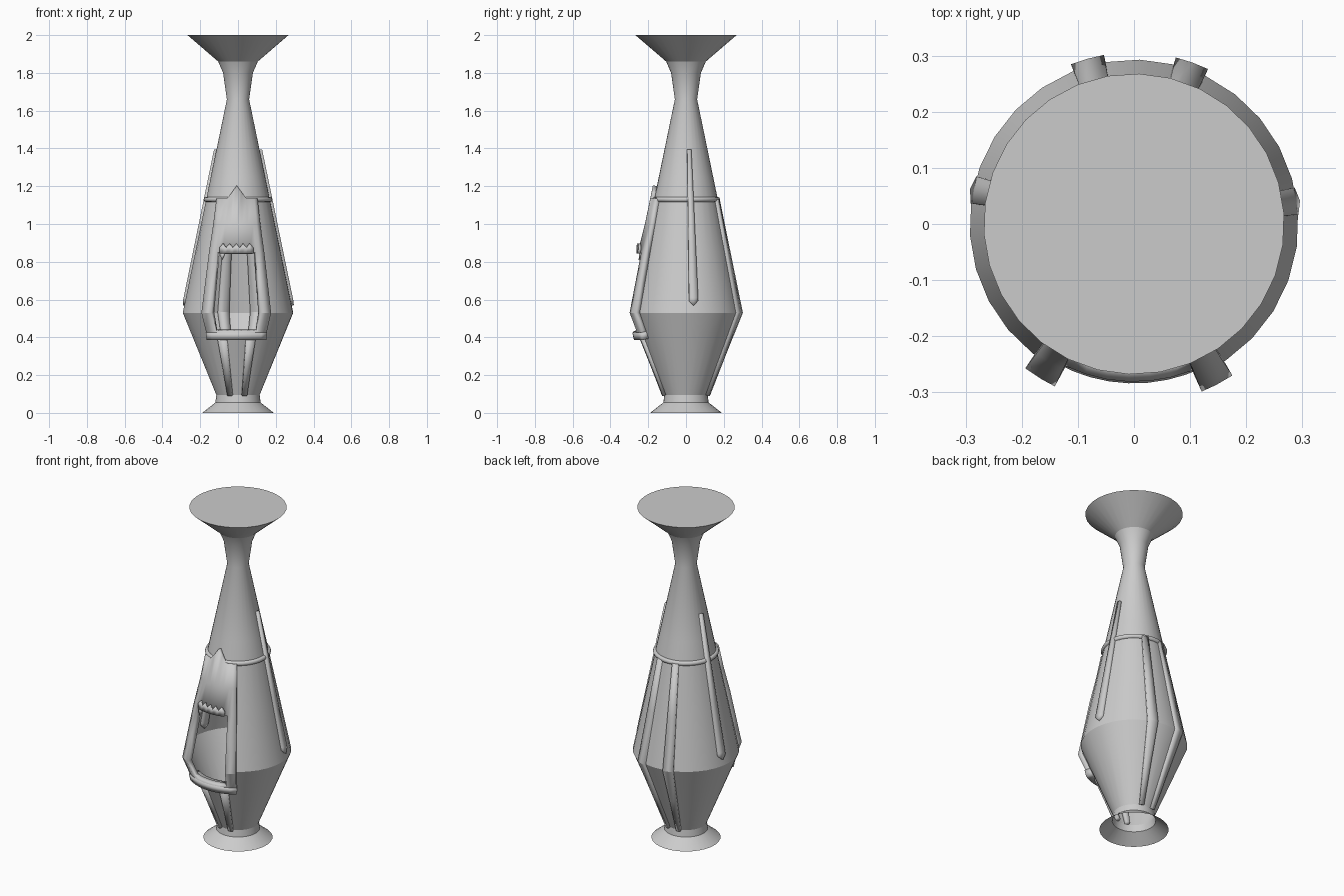
import bpy, bmesh
from math import sin, cos, radians

if "Cube" in bpy.data.objects:
    bpy.data.objects.remove(bpy.data.objects["Cube"])

# Body silhouette as (z, radius); the whole piece is turned slightly about z
PROFILE = [(0, .19), (.055, .12), (.095, .115), (.53, .293), (1.66, .059),
           (1.80, .079), (1.86, .105), (2.0, .268)]
TURN = -2


def radius(z):
    for (z0, r0), (z1, r1) in zip(PROFILE, PROFILE[1:]):
        if z <= z1:
            return r0 + (r1 - r0) * (z - z0) / (z1 - z0)
    return PROFILE[-1][1]


def sheet(name, angles, rows, offset=0, thick=0, shift=None, window=False,
          closed=False, cap=False, smooth=25):
    """Curved sheet following the body; angle 0 is the front. rows = heights."""
    bm = bmesh.new()
    grid = []
    for i, z in enumerate(rows):
        line = []
        for j, a in enumerate(angles):
            zz = z + (shift(i, j) if shift else 0)
            off = offset(z) if callable(offset) else offset
            r = radius(zz) + off
            t = radians(a + TURN)
            line.append(bm.verts.new((r * sin(t), -r * cos(t), zz)))
        grid.append(line)
    n = len(angles)
    for i in range(len(rows) - 1):
        for j in range(n if closed else n - 1):
            k = (j + 1) % n
            a_mid = angles[j] + (angles[k] - angles[j]) / 2 if k else 180
            z_mid = (rows[i] + rows[i + 1]) / 2
            if window and abs(a_mid) < 24 and .43 < z_mid < .85:
                continue
            bm.faces.new((grid[i][j], grid[i][k], grid[i + 1][k], grid[i + 1][j]))
    if cap:
        bm.faces.new(grid[-1])
    mesh = bpy.data.meshes.new(name)
    bm.to_mesh(mesh)
    bm.free()
    ob = bpy.data.objects.new(name, mesh)
    bpy.context.collection.objects.link(ob)
    if thick:
        m = ob.modifiers.new("thickness", 'SOLIDIFY')
        m.thickness = thick
        m.offset = -1
    finish(ob, smooth)
    return ob


def finish(ob, angle):
    bpy.ops.object.select_all(action='DESELECT')
    ob.select_set(True)
    bpy.context.view_layer.objects.active = ob
    bpy.ops.object.shade_smooth_by_angle(angle=radians(angle))


# Vessel: open foot, window opening in the front, closed flat top
sheet("body", [-180 + 12 * k for k in range(30)],
      [0, .055, .095, .43, .53, .69, .85, 1.25, 1.66, 1.80, 1.86, 2.0],
      window=True, closed=True, cap=True)

# Raised front plate with peaked top and window cut-out
cols = [-35, -29, -24, -16, -8, 0, 8, 16, 24, 29, 35]
peak = {4: .033, 5: .07, 6: .033}
sheet("front_plate", cols, [.40, .43, .53, .69, .85, 1.0, 1.135],
      offset=lambda z: .029 if z < .9 else .022, thick=.032, window=True,
      shift=lambda i, j: peak.get(j, 0) if i == 6 else 0)

# Lip under the window
sheet("window_lip", [-35 + 7 * k for k in range(11)], [.385, .425],
      offset=lambda z: .042 if z < .4 else .034, thick=.06)

# Jagged trim over the window
sheet("jagged_trim", [-20 + 4 * k for k in range(11)], [.845, .875],
      offset=lambda z: .034 if z < .86 else .042, thick=.012,
      shift=lambda i, j: .022 * (j % 2) if i else 0)
sheet("hanging_point", [-20, -17, -14], [.81, .86], offset=.03, thick=.012,
      shift=lambda i, j: 0 if i or j == 1 else .03)

# Ribs, mirrored left and right
for side, label in ((1, "right"), (-1, "left")):
    def mirrored(c, h):
        return [c * side - h, c * side, c * side + h]
    sheet("back_rib_" + label, mirrored(162.2, 5.7), [.09, .31, .53, .83, 1.13],
          offset=.013, thick=.035)
    sheet("lower_front_rib_" + label, mirrored(18, 6), [.09, .25, .40],
          offset=.013, thick=.035)
    sheet("side_rib_" + label, mirrored(100, 4.8), [.57, .61, .9, 1.395],
          offset=.014, thick=.03,
          shift=lambda i, j: .025 if i == 0 and j != 1 else 0)

# Round band around the shoulders
bpy.ops.mesh.primitive_torus_add(major_radius=.168, minor_radius=.014,
                                 major_segments=30, minor_segments=8,
                                 location=(0, 0, 1.13))
band = bpy.context.object
band.name = "shoulder_band"
finish(band, 50)
